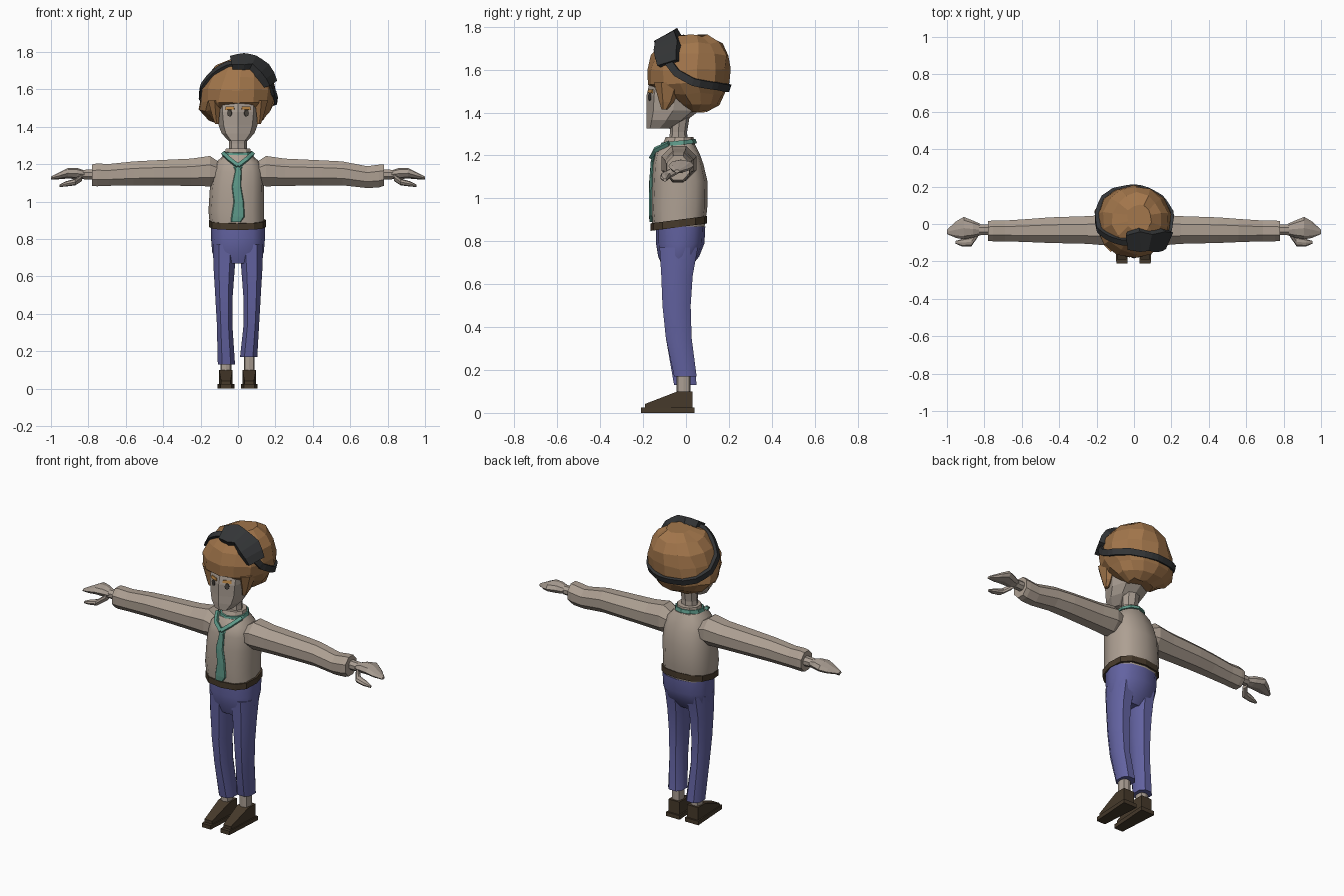
import bpy, bmesh, math, random
from mathutils import Vector
from mathutils.bvhtree import BVHTree

random.seed(4)
cube = bpy.data.objects.get("Cube")
if cube:
    bpy.data.objects.remove(cube)


def material(name, rgb):
    m = bpy.data.materials.new(name)
    m.use_nodes = True
    m.diffuse_color = (*rgb, 1)
    m.node_tree.nodes["Principled BSDF"].inputs["Base Color"].default_value = (*rgb, 1)
    return m


SKIN = material("skin", (0.40, 0.34, 0.29))
SHIRT = material("shirt_cloth", (0.42, 0.35, 0.29))
HAIR = material("brown_hair", (0.36, 0.18, 0.07))
BLUE = material("blue_cloth", (0.125, 0.125, 0.36))
LEATHER = material("dark_leather", (0.062, 0.042, 0.024))
BLACK = material("black_rubber", (0.034, 0.036, 0.038))
GREEN = material("green_cloth", (0.11, 0.32, 0.25))
BROW = material("orange_brow", (0.50, 0.24, 0.06))
EYE = material("dark_eye", (0.07, 0.06, 0.05))


def finish(name, bm, mat, smooth=0):
    bmesh.ops.recalc_face_normals(bm, faces=bm.faces)
    mesh = bpy.data.meshes.new(name)
    bm.to_mesh(mesh)
    bm.free()
    mesh.materials.append(mat)
    ob = bpy.data.objects.new(name, mesh)
    bpy.context.collection.objects.link(ob)
    if smooth:
        bpy.ops.object.select_all(action="DESELECT")
        ob.select_set(True)
        bpy.context.view_layer.objects.active = ob
        bpy.ops.object.shade_smooth_by_angle(angle=math.radians(smooth))
    return ob


def skin_rings(bm, rings):
    loops = [[bm.verts.new(p) for p in ring] for ring in rings]
    n = len(loops[0])
    for a, b in zip(loops, loops[1:]):
        for i in range(n):
            bm.faces.new((a[i], a[(i + 1) % n], b[(i + 1) % n], b[i]))
    bm.faces.new(loops[0])
    bm.faces.new(loops[-1])


def loft(name, rows, mat, n=8, power=2, axis="z", move=None, smooth=0, turn=0):
    """Each row: position on the axis, two centre values, two radii."""
    rings = []
    for pos, c1, c2, r1, r2 in rows:
        ring = []
        for i in range(n):
            t = 2 * math.pi * (i + turn) / n - math.pi / 2
            c, s = math.cos(t), math.sin(t)
            u = c1 + r1 * math.copysign(abs(c) ** (2 / power), c)
            v = c2 + r2 * math.copysign(abs(s) ** (2 / power), s)
            p = Vector((u, v, pos) if axis == "z" else (pos, u, v))
            ring.append(move(p) if move else p)
        rings.append(ring)
    bm = bmesh.new()
    skin_rings(bm, rings)
    return finish(name, bm, mat, smooth)


def tree(ob):
    bm = bmesh.new()
    bm.from_mesh(ob.data)
    result = BVHTree.FromBMesh(bm)
    bm.free()
    return result


def ribbon(name, path, widths, thick, mat, centre, target=None, steps=3):
    """A flat strap along a path, facing away from the centre."""
    centre = Vector(centre)
    pts, wid = [], []
    for i in range((len(path) - 1) * steps + 1):
        k = min(i // steps, len(path) - 2)
        f = i / steps - k
        p = Vector(path[k]).lerp(Vector(path[k + 1]), f)
        out = (p - centre).normalized()
        if target:
            p = target.ray_cast(centre, out)[0] or p
        pts.append((p, out))
        wid.append(widths[k] * (1 - f) + widths[k + 1] * f)
    rings = []
    for i, (p, out) in enumerate(pts):
        along = pts[min(i + 1, len(pts) - 1)][0] - pts[max(i - 1, 0)][0]
        side = along.cross(out).normalized() * wid[i] / 2
        lo, hi = out * -thick * 0.4, out * thick * 0.6
        rings.append([p + side + lo, p + side + hi, p - side + hi, p - side + lo])
    bm = bmesh.new()
    skin_rings(bm, rings)
    return finish(name, bm, mat)


def prism(name, profile, x, half, toe, mat):
    bm = bmesh.new()
    skin_rings(bm, [[(x + s * half * (toe if y < -0.1 else 1), y, z) for y, z in profile]
                    for s in (-1, 1)])
    return finish(name, bm, mat)


# Torso, collar and belt
torso = loft("shirt_body", [(0.87, -0.005, -0.035, 0.145, 0.122), (0.95, -0.01, -0.033, 0.148, 0.132),
                            (1.08, -0.005, -0.03, 0.145, 0.13), (1.16, 0, -0.037, 0.135, 0.118),
                            (1.21, 0, -0.04, 0.118, 0.103), (1.25, 0, -0.037, 0.075, 0.08)],
             SHIRT, 12, 2.6, smooth=40)
loft("shirt_collar", [(1.22, 0, -0.037, 0.085, 0.085), (1.285, 0, -0.03, 0.068, 0.065)], SHIRT, 10)
loft("belt", [(0.87, -0.003, -0.033, 0.153, 0.132), (0.905, -0.003, -0.033, 0.153, 0.132)],
     LEATHER, 12, 2.6, move=lambda p: p + Vector((0, 0, 0.13 * p.y)))

# Tie
torso_tree = tree(torso)


def tie_row(z, x, w):
    y = torso_tree.ray_cast(Vector((x, -1, z)), Vector((0, 1, 0)))[0].y
    return (z, x, y - 0.004, w, 0.008)


loft("tie_blade", [tie_row(*r) for r in ((0.89, -0.012, 0.026), (0.92, 0, 0.036), (1.0, 0.004, 0.027),
                                         (1.08, -0.008, 0.025), (1.17, 0.002, 0.016))], GREEN, 8, 4)
loft("tie_knot", [tie_row(*r) for r in ((1.165, 0, 0.014), (1.185, 0, 0.024), (1.205, 0, 0.022))], GREEN)
loft("tie_band", [(1.252, 0, -0.035, 0.085, 0.086), (1.272, 0, -0.035, 0.08, 0.08)], GREEN, 10,
     move=lambda p: p + Vector((0, 0, 0.1 * p.y)))
for s, side in ((1, "left"), (-1, "right")):
    ribbon(side + "_tie_strap", [(s * 0.078, -0.08, 1.255), (s * 0.045, -0.142, 1.225), (0, -0.16, 1.19)],
           [0.02, 0.02, 0.02], 0.018, GREEN, (0, 0, 1.1))

# Arms and hands
for s, side, dip in ((1, "left", 0.012), (-1, "right", 0)):
    sleeve = [(0.1, -0.035, 1.155, 0.075, 0.06), (0.15, -0.033, 1.163, 0.088, 0.088),
              (0.25, -0.032, 1.157, 0.08, 0.079), (0.45, -0.033, 1.154, 0.074, 0.072),
              (0.56, -0.035, 1.151, 0.067, 0.069), (0.69, -0.037, 1.143 - dip, 0.06, 0.063),
              (0.755, -0.037, 1.143 - dip / 2, 0.06, 0.066), (0.78, -0.037, 1.142, 0.057, 0.062)]
    palm = [(0.82, -0.03, 1.145, 0.03, 0.022), (0.86, -0.027, 1.15, 0.045, 0.03),
            (0.91, -0.022, 1.152, 0.06, 0.028), (0.95, -0.03, 1.14, 0.045, 0.02),
            (1.0, -0.042, 1.126, 0.012, 0.008)]
    thumb = [(0.835, -0.05, 1.13, 0.02, 0.02), (0.87, -0.095, 1.105, 0.025, 0.018),
             (0.92, -0.1, 1.095, 0.02, 0.014), (0.955, -0.098, 1.085, 0.007, 0.007)]
    wrist = [(0.76, -0.03, 1.145, 0.03, 0.03), (0.83, -0.03, 1.145, 0.03, 0.027)]
    for part, rows, mat, turn in (("sleeve", sleeve, SHIRT, 0.5), ("wrist", wrist, SKIN, 0.5),
                                  ("palm", palm, SKIN, 0), ("thumb", thumb, SKIN, 0)):
        loft(f"{side}_{part}", [(s * r[0], *r[1:]) for r in rows], mat, 8, axis="x", turn=turn)

# Trousers
loft("trouser_hips", [(0.67, 0, -0.045, 0.115, 0.06), (0.73, 0, -0.034, 0.138, 0.096),
                      (0.79, 0, -0.027, 0.143, 0.113), (0.87, 0, -0.025, 0.146, 0.115)],
     BLUE, 12, 2.4, smooth=40)
for s, side, hem, foot in ((1, "left", 0.17, 0.06), (-1, "right", 0.13, 0.065)):
    loft(side + "_trouser_leg",
         [(hem, s * (foot - 0.003), -0.003, 0.049, 0.056), (0.35, s * 0.072, -0.034, 0.044, 0.064),
          (0.5, s * 0.075, -0.044, 0.05, 0.07), (0.64, s * 0.074, -0.042, 0.06, 0.078),
          (0.77, s * 0.07, -0.034, 0.069, 0.095)], BLUE, 8, 2.5, smooth=40, turn=0.5)
    # Ankles and shoes
    loft(side + "_ankle", [(0.08, s * foot, -0.012, 0.029, 0.033), (0.22, s * foot, -0.012, 0.029, 0.033)],
         SKIN, 8, 3)
    prism(side + "_shoe", [(-0.19, 0.02), (-0.19, 0.042), (-0.04, 0.1), (0.03, 0.1), (0.03, 0.02)],
          s * foot, 0.036, 0.7, LEATHER)
    prism(side + "_sole", [(-0.21, 0), (-0.21, 0.024), (0.04, 0.024), (0.04, 0)],
          s * foot, 0.045, 0.65, LEATHER)

# Neck and head
loft("neck", [(1.24, 0, -0.035, 0.052, 0.045), (1.31, 0, -0.035, 0.048, 0.04),
              (1.4, 0, -0.03, 0.055, 0.05)], SKIN, 8)
head = loft("head", [(1.325, 0, -0.125, 0.05, 0.058), (1.365, 0, -0.09, 0.088, 0.094),
                     (1.41, 0, -0.06, 0.104, 0.124), (1.48, 0, -0.05, 0.112, 0.134),
                     (1.58, 0, -0.03, 0.11, 0.13)], SKIN, 8, 2.3)

# Eyes and brows
head_tree = tree(head)


def face_plate(name, outline, mat):
    bm = bmesh.new()
    verts = []
    for x, z in outline:
        p = head_tree.ray_cast(Vector((x, -1, z)), Vector((0, 1, 0)))[0]
        verts.append(bm.verts.new(p - Vector((0, 0.005, 0))))
    bm.faces.new(verts)
    ob = finish(name, bm, mat)
    mod = ob.modifiers.new("thickness", "SOLIDIFY")
    mod.thickness = 0.006
    mod.offset = 0


for s, side in ((1, "left"), (-1, "right")):
    circle = [2 * math.pi * i / 8 for i in range(8)]
    face_plate(side + "_eye", [(s * 0.045 + 0.012 * math.cos(t), 1.473 + 0.018 * math.sin(t))
                               for t in circle], EYE)
    face_plate(side + "_brow", [(s * 0.02, 1.493), (s * 0.068, 1.49), (s * 0.065, 1.508),
                                (s * 0.022, 1.507)], BROW)


# Hair
def tousle(p):
    return p + Vector([random.uniform(-0.007, 0.007) for _ in range(3)])


hair = loft("hair", [(1.405, 0, 0.05, 0.085, 0.055), (1.44, -0.01, 0.05, 0.145, 0.1),
                     (1.49, -0.02, 0.035, 0.19, 0.15), (1.535, -0.006, 0.01, 0.204, 0.187),
                     (1.6, 0.002, 0.01, 0.197, 0.193), (1.67, 0.008, 0.02, 0.175, 0.182),
                     (1.725, 0.015, 0.025, 0.13, 0.145), (1.757, 0.025, 0.03, 0.065, 0.075)],
            HAIR, 14, 2.1, move=tousle)
for s, side in ((1, "left"), (-1, "right")):
    loft(side + "_sideburn", [(1.415, s * 0.112, -0.1, 0.012, 0.014), (1.45, s * 0.118, -0.09, 0.02, 0.035),
                              (1.54, s * 0.125, -0.08, 0.04, 0.07)], HAIR, 6)

# Goggles and strap
hair_tree = tree(hair)
hub = (0, 0.01, 1.58)
ribbon("goggle_visor", [(-0.035, -0.09, 1.74), (0.03, -0.085, 1.745), (0.075, -0.085, 1.735),
                        (0.13, -0.085, 1.7), (0.18, -0.085, 1.63)],
       [0.09, 0.125, 0.1, 0.125, 0.1], 0.045, BLACK, hub, hair_tree, 2)
ribbon("goggle_strap", [(0.17, -0.085, 1.64), (0.195, -0.045, 1.585), (0.195, 0.03, 1.545),
                        (0.14, 0.14, 1.525), (0, 0.2, 1.515), (-0.13, 0.15, 1.53), (-0.19, 0.05, 1.565),
                        (-0.19, -0.03, 1.62), (-0.13, -0.08, 1.7), (-0.03, -0.095, 1.735)],
       [0.035] * 10, 0.026, BLACK, hub, hair_tree, 4)
